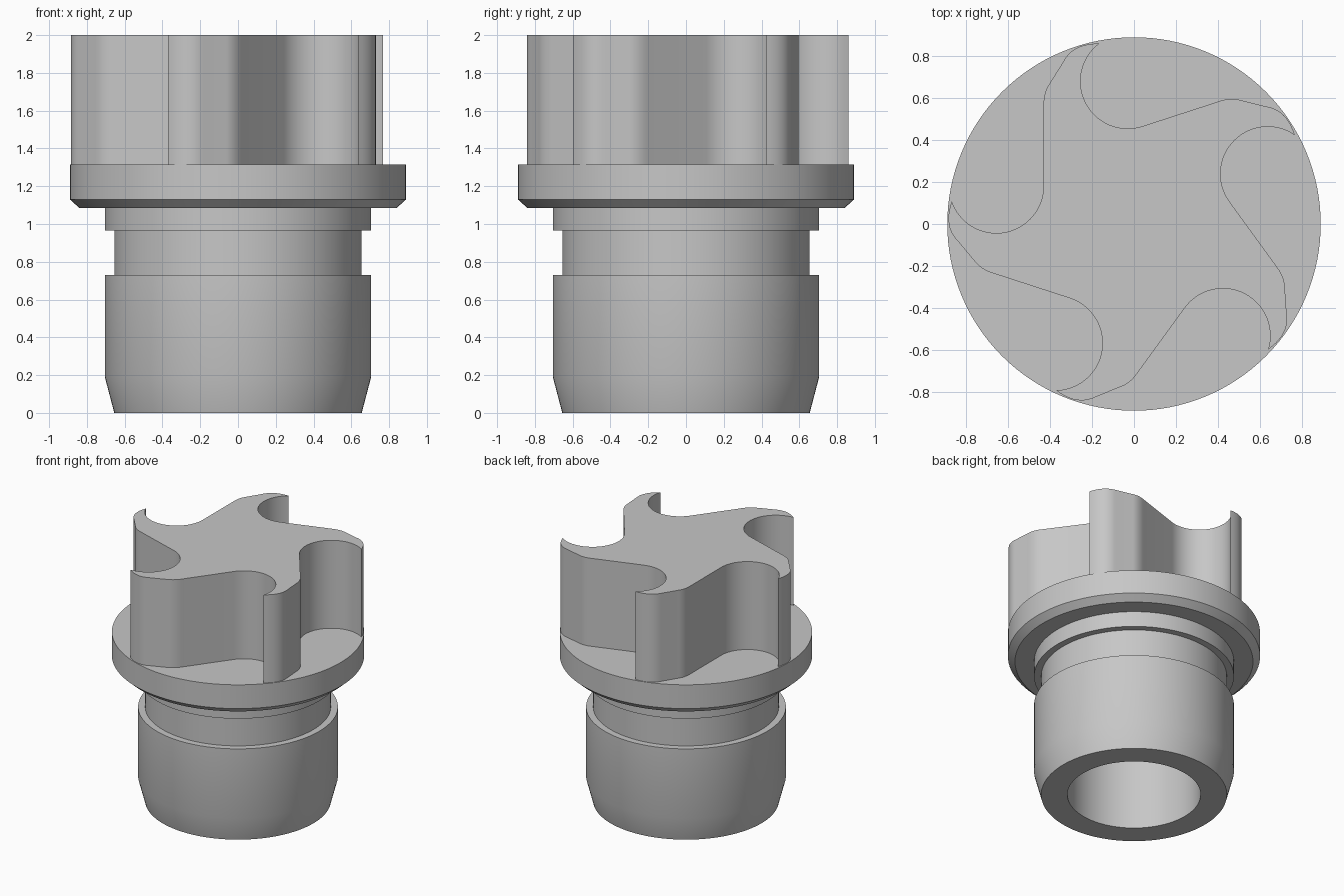
import bpy, bmesh, math
from mathutils import Vector, Matrix

cube = bpy.data.objects.get("Cube")
if cube:
    bpy.data.objects.remove(cube, do_unlink=True)

# One plain grey for the whole part
grey = bpy.data.materials.new("plain grey")
grey.use_nodes = True
colour = (0.57, 0.57, 0.57, 1)
grey.diffuse_color = colour
grey.node_tree.nodes["Principled BSDF"].inputs["Base Color"].default_value = colour


def finish(name, bm):
    bmesh.ops.recalc_face_normals(bm, faces=bm.faces)
    mesh = bpy.data.meshes.new(name)
    bm.to_mesh(mesh)
    bm.free()
    mesh.materials.append(grey)
    obj = bpy.data.objects.new(name, mesh)
    bpy.context.collection.objects.link(obj)
    bpy.ops.object.select_all(action="DESELECT")
    obj.select_set(True)
    bpy.context.view_layer.objects.active = obj
    bpy.ops.object.shade_smooth_by_angle(angle=math.radians(30))
    return obj


def lathe(name, profile, steps=128):
    bm = bmesh.new()
    verts = [bm.verts.new((r, 0, z)) for r, z in profile]
    edges = [bm.edges.new(pair) for pair in zip(verts, verts[1:])]
    bmesh.ops.spin(bm, geom=verts + edges, cent=(0, 0, 0), axis=(0, 0, 1),
                   angle=math.tau, steps=steps, use_duplicate=False)
    bmesh.ops.remove_doubles(bm, verts=bm.verts, dist=0.0001)
    return finish(name, bm)


def bend(a, b, c, steps=10):
    """Quadratic curve from a to c, pulled towards b."""
    a, b, c = Vector(a), Vector(b), Vector(c)
    for i in range(steps + 1):
        t = i / steps
        yield a * (1 - t) ** 2 + b * 2 * t * (1 - t) + c * t * t


# Hollow shank with a seal groove and a chamfered flange
lathe("shank_and_flange", [
    (0, 1.2), (0.47, 1.2), (0.47, 0), (0.655, 0), (0.705, 0.19),
    (0.705, 0.73), (0.655, 0.73), (0.655, 0.965), (0.705, 0.965),
    (0.705, 1.085), (0.84, 1.085), (0.89, 1.13), (0.89, 1.315), (0, 1.315)])

# One fifth of the rotor outline: round pocket, straight flank, shoulder, tip
centre, radius = Vector((-0.03, 0.68)), 0.225
sector = []
for i in range(33):
    a = math.radians(127 + (288 - 127) * i / 32)
    sector.append(centre + radius * Vector((math.cos(a), math.sin(a))))
tip = Matrix.Rotation(math.radians(-72), 2) @ sector[0]
sector += bend((0.40, 0.583), (0.46, 0.605), (0.51, 0.59))
sector += list(bend((0.63, 0.56), (0.73, 0.545), tip))[:-1]

# Five-vaned rotor head
bm = bmesh.new()
outline = []
for k in range(5):
    turn = Matrix.Rotation(math.radians(-72 * k), 2)
    outline += [bm.verts.new((*(turn @ p), 1.31)) for p in sector]
base = bm.faces.new(outline)
top = bmesh.ops.extrude_face_region(bm, geom=[base], use_keep_orig=True)
bmesh.ops.translate(bm, vec=(0, 0, 0.69),
                    verts=[g for g in top["geom"] if isinstance(g, bmesh.types.BMVert)])
finish("vaned_head", bm)
